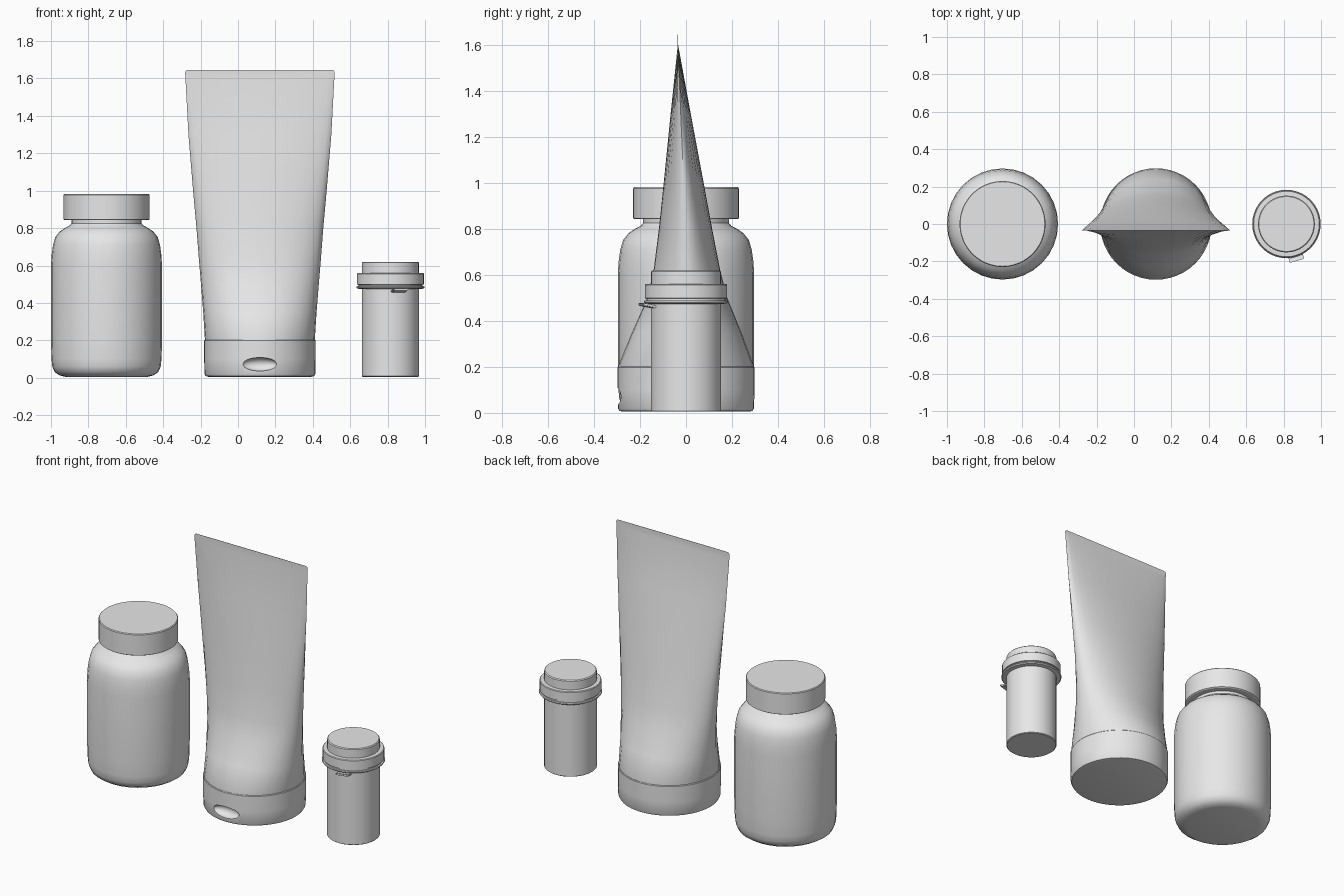
import bpy, bmesh
from math import cos, sin, tau, radians
from mathutils import Vector, Matrix

cube = bpy.data.objects.get("Cube")
if cube:
    bpy.data.objects.remove(cube, do_unlink=True)

grey = bpy.data.materials.new("light grey plastic")
grey.use_nodes = True
grey.diffuse_color = (0.8, 0.8, 0.8, 1)
grey.node_tree.nodes["Principled BSDF"].inputs["Base Color"].default_value = (0.8, 0.8, 0.8, 1)


def finish(name, bm):
    """Turn a bmesh into a named object with the shared material."""
    bmesh.ops.recalc_face_normals(bm, faces=bm.faces)
    mesh = bpy.data.meshes.new(name)
    bm.to_mesh(mesh)
    bm.free()
    mesh.materials.append(grey)
    obj = bpy.data.objects.new(name, mesh)
    bpy.context.collection.objects.link(obj)
    return obj


def smooth(obj, angle=35):
    bpy.ops.object.select_all(action="DESELECT")
    obj.select_set(True)
    bpy.context.view_layer.objects.active = obj
    bpy.ops.object.shade_smooth_by_angle(angle=radians(angle))


def loft(name, x, rings, segs=32):
    """Skin elliptical rings given as (z, half width, y centre, half depth)."""
    bm = bmesh.new()
    loops = [[bm.verts.new((x + w * cos(tau * i / segs), y + d * sin(tau * i / segs), z))
              for i in range(segs)] for z, w, y, d in rings]
    for a, b in zip(loops, loops[1:]):
        for i in range(segs):
            j = (i + 1) % segs
            bm.faces.new((a[i], a[j], b[j], b[i]))
    bm.faces.new(loops[0][::-1])
    bm.faces.new(loops[-1])
    return finish(name, bm)


def lathe(name, x, profile, segs=32):
    """Turn a profile of (radius, z) around a vertical axis."""
    return loft(name, x, [(z, r, 0, r) for r, z in profile], segs)


# Pill bottle: rounded body with neck, and a plain cap
BOTTLE_X = -0.703
smooth(lathe("bottle_body", BOTTLE_X, [
    (0.22, 0.005), (0.25, 0.012), (0.277, 0.03), (0.29, 0.06), (0.294, 0.1),
    (0.297, 0.2), (0.297, 0.6), (0.293, 0.66), (0.286, 0.71), (0.274, 0.752),
    (0.25, 0.782), (0.22, 0.802), (0.197, 0.814), (0.187, 0.826), (0.187, 0.86)]))
smooth(lathe("bottle_cap", BOTTLE_X, [
    (0.224, 0.843), (0.23, 0.847), (0.23, 0.977), (0.226, 0.982)], 48), 30)

# Squeeze tube: round at the cap, flattening into a thin crimped fin
TUBE_X = 0.117
smooth(loft("tube_body", TUBE_X, [
    (0.19, 0.291, 0, 0.291), (0.206, 0.294, 0, 0.294), (0.35, 0.303, 0.003, 0.238),
    (0.5, 0.315, 0.006, 0.174), (0.62, 0.325, 0.004, 0.145), (0.8, 0.339, -0.002, 0.116),
    (1.0, 0.357, -0.01, 0.087), (1.3, 0.382, -0.023, 0.044), (1.6, 0.398, -0.035, 0.001),
    (1.632, 0.4, -0.035, 0.001), (1.642, 0.396, -0.035, 0.001),
    (1.646, 0.388, -0.035, 0.001)]), 45)

# Tube cap with a thumb recess cut in the front
cap = lathe("tube_cap", TUBE_X, [
    (0.275, 0.005), (0.29, 0.009), (0.296, 0.02), (0.298, 0.1), (0.298, 0.198), (0.295, 0.202)], 48)
bm = bmesh.new()
bmesh.ops.create_uvsphere(bm, u_segments=32, v_segments=16, radius=1,
                          matrix=Matrix.LocRotScale(Vector((TUBE_X, -0.293, 0.072)), None,
                                                    Vector((0.093, 0.04, 0.036))))
cutter = finish("thumb_recess_cutter", bm)
cutter.hide_render = True
cut = cap.modifiers.new("thumb_recess", "BOOLEAN")
cut.operation = "DIFFERENCE"
cut.solver = "EXACT"
cut.object = cutter
bpy.context.view_layer.objects.active = cap
bpy.ops.object.modifier_apply(modifier=cut.name)
bpy.data.objects.remove(cutter, do_unlink=True)
smooth(cap, 30)

# Vial: straight body, stepped lid with a lower lip
VIAL_X = 0.815
smooth(lathe("vial_body", VIAL_X, [
    (0.148, 0.005), (0.153, 0.009), (0.153, 0.49)], 40), 30)
smooth(lathe("vial_lip", VIAL_X, [
    (0.16, 0.474), (0.178, 0.477), (0.183, 0.483), (0.181, 0.489), (0.16, 0.49)], 40), 30)
smooth(lathe("vial_lid", VIAL_X, [
    (0.172, 0.485), (0.172, 0.497), (0.179, 0.499), (0.179, 0.556), (0.175, 0.56),
    (0.152, 0.561), (0.152, 0.615), (0.147, 0.62)], 40), 30)

# Lifting tab under the lid edge, turned a little to one side
bm = bmesh.new()
bmesh.ops.create_cube(bm, size=1)
for v in bm.verts:
    v.co = Vector((v.co.x * 0.08, v.co.y * 0.07 - 0.17, v.co.z * 0.012 + 0.466))
    v.co.z -= (v.co.y + 0.17) * 0.2
turn = Matrix.Translation((VIAL_X, 0, 0)) @ Matrix.Rotation(radians(16), 4, "Z")
bmesh.ops.transform(bm, matrix=turn, verts=bm.verts)
bmesh.ops.bevel(bm, geom=bm.edges[:], offset=0.003, segments=2, affect="EDGES")
smooth(finish("vial_tab", bm), 40)
